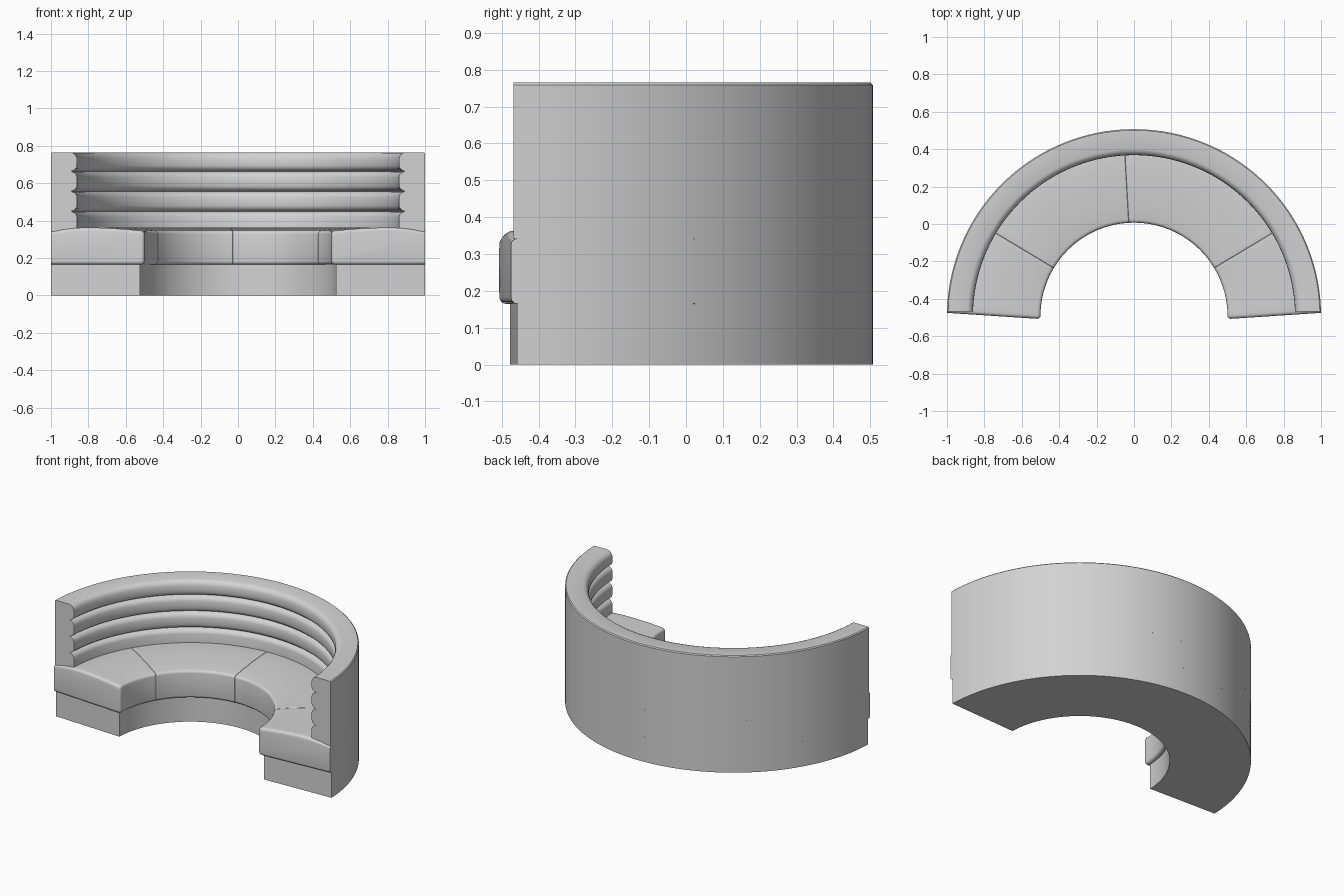
import bpy, bmesh
from math import sin, cos, pi, asin, radians

if "Cube" in bpy.data.objects:
    bpy.data.objects.remove(bpy.data.objects["Cube"])

CY = -0.493          # centre of the half ring in y
stone = bpy.data.materials.new("light grey stone")
stone.diffuse_color = (0.65, 0.65, 0.65, 1)
stone.use_nodes = True
stone.node_tree.nodes["Principled BSDF"].inputs["Base Color"].default_value = stone.diffuse_color


def sweep(name, sections, smooth=35):
    """sections: list of (profile [(r, z)], angle function of r)"""
    bm = bmesh.new()
    rings = []
    for prof, ang in sections:
        rings.append([bm.verts.new((r * cos(ang(r)), CY + r * sin(ang(r)), z)) for r, z in prof])
    n = len(rings[0])
    for a, b in zip(rings, rings[1:]):
        for i in range(n):
            j = (i + 1) % n
            bm.faces.new((a[i], a[j], b[j], b[i]))
    bm.faces.new(rings[0])
    bm.faces.new(rings[-1][::-1])
    bmesh.ops.recalc_face_normals(bm, faces=bm.faces[:])
    me = bpy.data.meshes.new(name)
    bm.to_mesh(me)
    bm.free()
    me.materials.append(stone)
    ob = bpy.data.objects.new(name, me)
    bpy.context.collection.objects.link(ob)
    bpy.ops.object.select_all(action='DESELECT')
    ob.select_set(True)
    bpy.context.view_layer.objects.active = ob
    bpy.ops.object.shade_smooth_by_angle(angle=radians(smooth))
    return ob


def right_end(off, slope):
    # straight cut: y offset above the centre at r = 0.5, changing with radius
    return lambda r: asin((off + slope * (r - 0.5)) / r)


def left_end(off, slope):
    f = right_end(off, slope)
    return lambda r: pi - f(r)


def between(f, g, t):
    return lambda r: f(r) * (1 - t) + g(r) * t


def plain(name, prof, off, slope, steps=96):
    f, g = right_end(off, slope), left_end(off, slope)
    return sweep(name, [(prof, between(f, g, i / steps)) for i in range(steps + 1)])


# base ring
plain("base", [(0.525, 0), (1, 0), (1, 0.165), (0.525, 0.165)], 0.014, 0.042)

# back wall with rounded courses on the inside
wall = [(0.9, 0.342), (1, 0.342), (1, 0.759), (0.994, 0.765)]
levels = [0.765, 0.663, 0.556, 0.449, 0.342]
for k, (top, bot) in enumerate(zip(levels, levels[1:])):
    if k == 0:
        wall += [(0.892, 0.765), (0.879, 0.760), (0.868, 0.749), (0.862, 0.735)]
    else:
        wall += [(0.893, top), (0.876, top - 0.007), (0.866, top - 0.016), (0.861, top - 0.030)]
    if k < 3:
        wall += [(0.861, bot + 0.030), (0.866, bot + 0.016), (0.876, bot + 0.007)]
    else:
        wall += [(0.861, bot)]
plain("back_wall", wall, 0.025, 0.0)


# seat slabs: slightly crowned top, rounded inner edge
def slab_profile(d):
    R = 0.018
    p = [(1, 0.165 + d)]
    for k in range(5):
        a = k * pi / 8
        p.append((0.5 + d + R * (1 - sin(a)), 0.165 + d + R * (1 - cos(a))))
    for k in range(5):
        a = k * pi / 8
        p.append((0.5 + d + R * (1 - cos(a)), 0.346 - d - R * (1 - sin(a))))
    p += [(0.6, 0.354 - d), (0.7, 0.360 - d), (0.79, 0.363 - d), (0.86, 0.361 - d),
          (0.93, 0.354 - d), (1, 0.342 - d)]
    return p


def slab(name, f, g, rf, rg, steps):
    secs = []
    for k in range(5):
        a = k * pi / 8
        d = rf * (1 - cos(a))
        secs.append((slab_profile(rf * (1 - sin(a))), lambda r, d=d: f(r) + d / r))
    f2, g2 = (lambda r: f(r) + rf / r), (lambda r: g(r) - rg / r)
    for i in range(1, steps):
        secs.append((slab_profile(0), between(f2, g2, i / steps)))
    for k in range(4, -1, -1):
        a = k * pi / 8
        d = rg * (1 - cos(a))
        secs.append((slab_profile(rg * (1 - sin(a))), lambda r, d=d: g(r) - d / r))
    sweep(name, secs)


cuts = [right_end(-0.015, 0.066)]
cuts += [lambda r, a=a: radians(a) for a in (31, 93.2, 149)]
cuts += [left_end(-0.015, 0.066)]
names = ["seat_slab_right", "seat_slab_mid_right", "seat_slab_mid_left", "seat_slab_left"]
for i, nm in enumerate(names):
    slab(nm, cuts[i], cuts[i + 1], 0.018 if i == 0 else 0.003, 0.018 if i == 3 else 0.003,
         16 if i in (0, 3) else 32)
